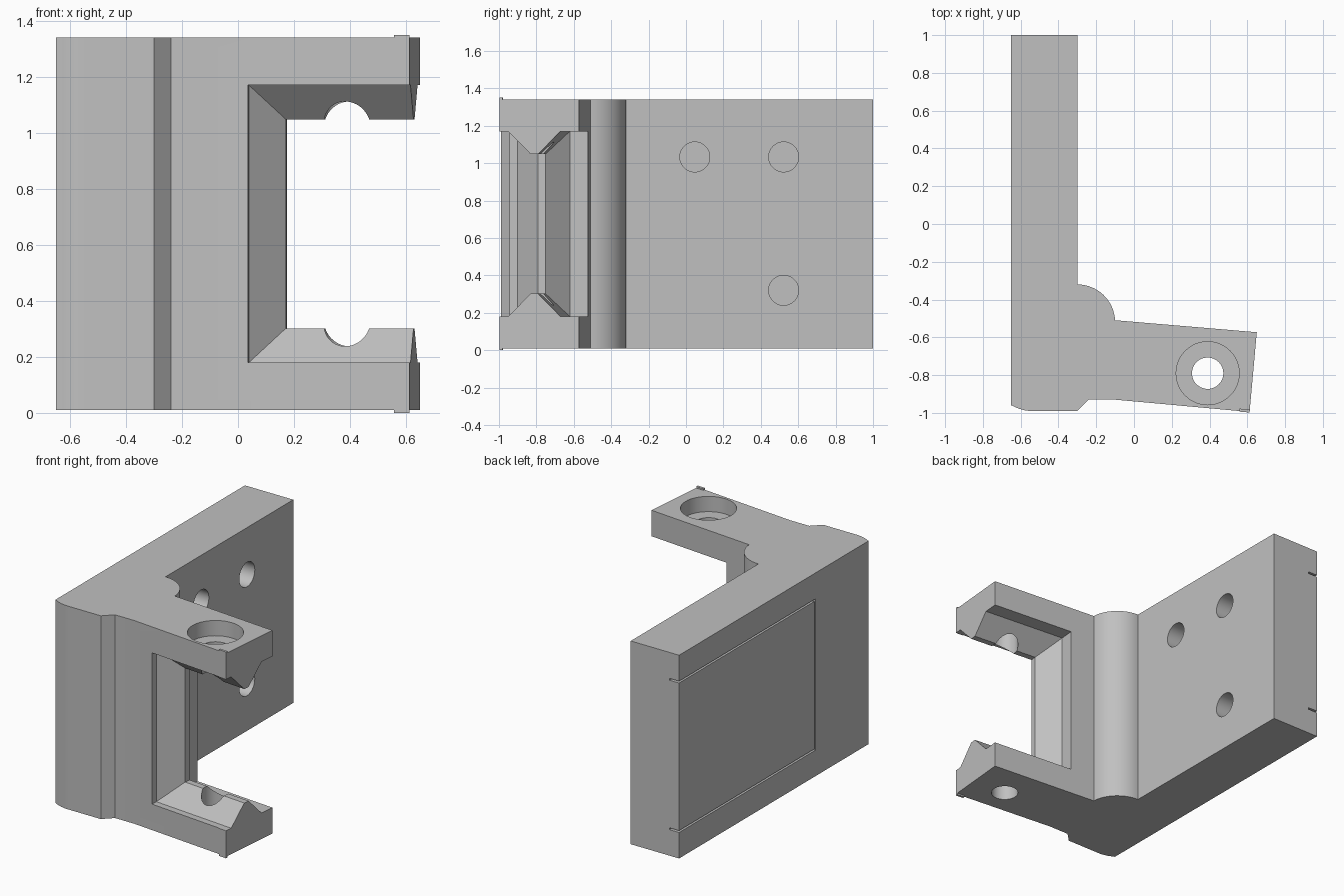
import bpy, bmesh, math
from mathutils import Matrix, Vector

cube = bpy.data.objects.get("Cube")
if cube:
    bpy.data.objects.remove(cube, do_unlink=True)

grey = bpy.data.materials.new("plain grey")
grey.use_nodes = True
colour = (0.53, 0.53, 0.53, 1)
grey.diffuse_color = colour
grey.node_tree.nodes["Principled BSDF"].inputs["Base Color"].default_value = colour

BASE, TOP = 0.01, 1.34
LOW, HIGH = 0.18, 1.17           # window and insert share these heights
PIN = (0.39, -0.79)              # pin hole centre, origin of the tilted arm
ARM = Matrix.Translation((*PIN, 0)) @ Matrix.Rotation(math.radians(-5), 4, "Z")


def make(name, bm, matrix=Matrix()):
    bm.transform(matrix)
    bmesh.ops.recalc_face_normals(bm, faces=bm.faces)
    mesh = bpy.data.meshes.new(name)
    bm.to_mesh(mesh)
    bm.free()
    mesh.materials.append(grey)
    obj = bpy.data.objects.new(name, mesh)
    bpy.context.collection.objects.link(obj)
    return obj


def loft(name, rings, matrix=Matrix()):
    """Skin a closed solid through rings of equal length."""
    bm = bmesh.new()
    loops = [[bm.verts.new(p) for p in ring] for ring in rings]
    n = len(loops[0])
    for a, b in zip(loops, loops[1:]):
        for i in range(n):
            j = (i + 1) % n
            bm.faces.new((a[i], a[j], b[j], b[i]))
    bm.faces.new(loops[0])
    bm.faces.new(loops[-1])
    return make(name, bm, matrix)


def box(name, lo, hi, matrix=Matrix()):
    rings = [[(lo[0], lo[1], z), (hi[0], lo[1], z), (hi[0], hi[1], z), (lo[0], hi[1], z)]
             for z in (lo[2], hi[2])]
    return loft(name, rings, matrix)


def cylinder(name, start, end, radius):
    start, end = Vector(start), Vector(end)
    bm = bmesh.new()
    bmesh.ops.create_cone(bm, cap_ends=True, segments=48, radius1=radius,
                          radius2=radius, depth=(end - start).length)
    turn = (end - start).to_track_quat("Z", "Y").to_matrix().to_4x4()
    return make(name, bm, Matrix.Translation((start + end) / 2) @ turn)


def cut(target, cutter):
    cutter.hide_render = True
    mod = target.modifiers.new("cut", "BOOLEAN")
    mod.operation, mod.solver, mod.object = "DIFFERENCE", "EXACT", cutter
    bpy.context.view_layer.objects.active = target
    bpy.ops.object.modifier_apply(modifier=mod.name)
    bpy.data.objects.remove(cutter, do_unlink=True)


def arc(cx, cy, r, a0, a1, steps):
    angles = [math.radians(a0 + (a1 - a0) * i / steps) for i in range(steps + 1)]
    return [(cx + r * math.cos(a), cy + r * math.sin(a)) for a in angles]


# Bracket: mounting plate, rounded corner and tilted arm in one outline
outline = [(-0.65, 1.0), (-0.65, -0.96)]
outline += arc(-0.54, -0.79, 0.2, 240, 270, 6)
outline += [(-0.30, -0.99), (-0.24, -0.93), (-0.10, -0.93), (0.612, -0.995), (0.65, -0.573)]
outline += arc(-0.30, -0.52, 0.2, 3, 90, 16)
outline += [(-0.30, 1.0)]
bracket = loft("bracket", [[(x, y, z) for x, y in outline] for z in (BASE, TOP)])

# Window whose three inner sides rise to a narrow ridge
stations = [(-0.4, 0), (-0.14, 0), (-0.02, 0.122), (0.02, 0.122), (0.14, 0), (0.4, 0)]
window = [[(-0.34 + d, v, LOW + d), (0.6, v, LOW + d),
           (0.6, v, HIGH - d), (-0.34 + d, v, HIGH - d)] for v, d in stations]
cut(bracket, loft("window_cutter", window, ARM))

# Pin hole with a wide top counterbore and a smaller bottom one
for z0, z1, r in ((-0.1, 1.5, 0.083), (1.24, 1.5, 0.167), (-0.1, 0.11, 0.1)):
    cut(bracket, cylinder("pin_cutter", (*PIN, z0), (*PIN, z1), r))

# Shallow pocket in the outer side, open at the back
cut(bracket, box("pocket_cutter", (-0.8, -0.41, LOW), (-0.58, 1.2, HIGH)))

# Four bolt holes reaching the pocket
for y in (0.047, 0.522):
    for z in (0.32, 1.033):
        cut(bracket, cylinder("bolt_cutter", (-0.585, y, z), (-0.2, y, z), 0.08))

# Insert plate, with a thin gap round it
insert = box("insert_plate", (-0.65, -0.398, LOW + 0.012), (-0.582, 1.0, HIGH - 0.012))

# Small lips at the front tips of the two arms
for name, z0, z1 in (("lower_lip", 0, LOW), ("upper_lip", HIGH, 1.35)):
    box(name, (0.185, -0.188, z0), (0.239, -0.172, z1), ARM)

# Smooth the round surfaces, keep the edges crisp
bpy.ops.object.select_all(action="DESELECT")
bracket.select_set(True)
bpy.context.view_layer.objects.active = bracket
bpy.ops.object.shade_smooth_by_angle(angle=math.radians(25))
